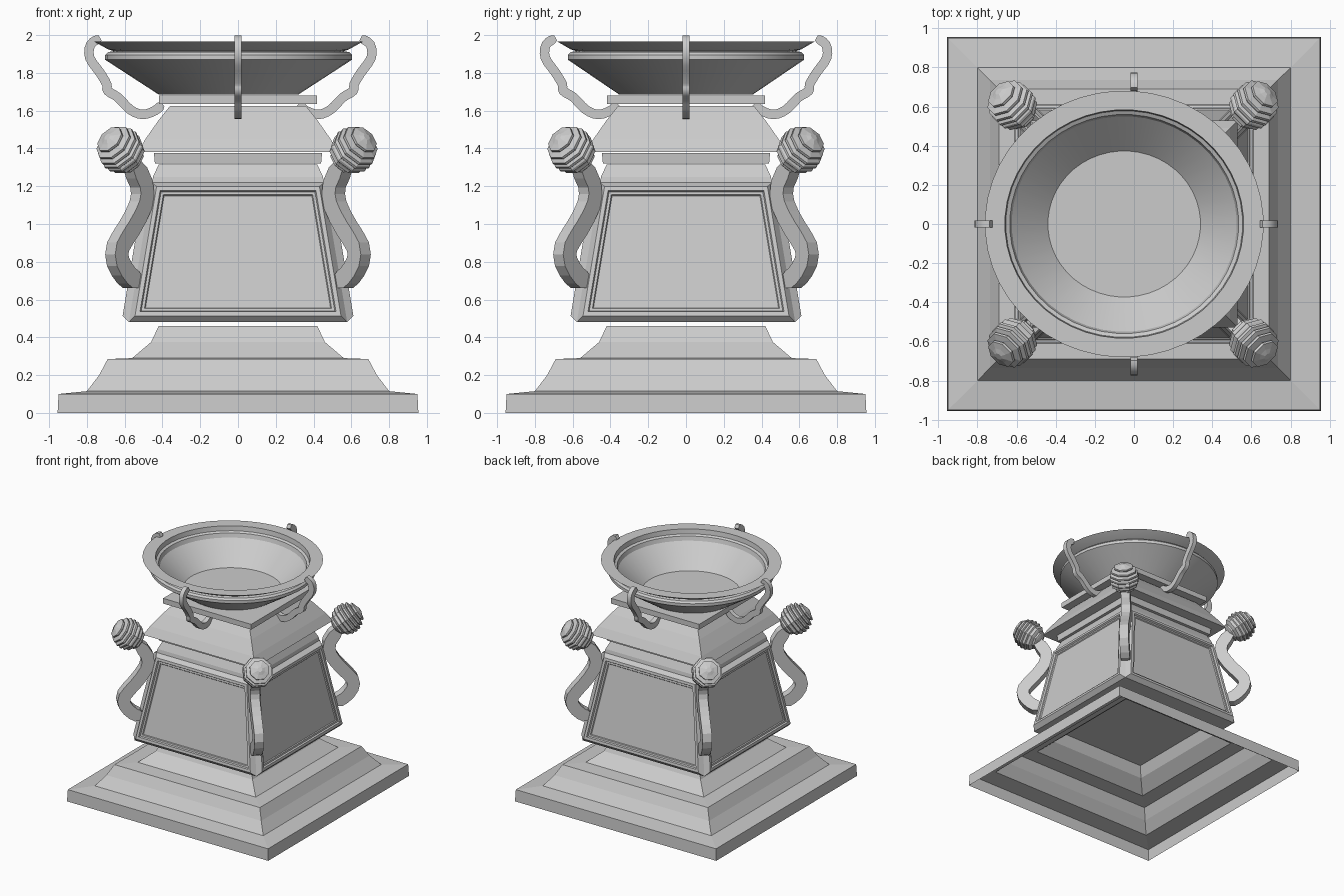
import bpy, bmesh, math
from mathutils import Vector, Matrix

if "Cube" in bpy.data.objects:
    bpy.data.objects.remove(bpy.data.objects["Cube"])


def finish(name, bm, smooth=None):
    bmesh.ops.recalc_face_normals(bm, faces=bm.faces)
    me = bpy.data.meshes.new(name)
    bm.to_mesh(me)
    bm.free()
    ob = bpy.data.objects.new(name, me)
    bpy.context.collection.objects.link(ob)
    if smooth:
        bpy.ops.object.select_all(action='DESELECT')
        ob.select_set(True)
        bpy.context.view_layer.objects.active = ob
        bpy.ops.object.shade_smooth_by_angle(angle=math.radians(smooth))
    return ob


def lathe(profile, segs, cap_start=True, cap_end=True):
    """Spin (radius, z) points; with 4 sides the radius is the half width."""
    bm = bmesh.new()
    k = math.sqrt(2) if segs == 4 else 1
    off = math.pi / segs
    rings = [[bm.verts.new((r * k * math.cos(off + 2 * math.pi * i / segs),
                            r * k * math.sin(off + 2 * math.pi * i / segs), z))
              for i in range(segs)] for r, z in profile]
    for a, b in zip(rings, rings[1:]):
        for i in range(segs):
            j = (i + 1) % segs
            bm.faces.new((a[i], a[j], b[j], b[i]))
    if cap_start:
        bm.faces.new(rings[0])
    if cap_end:
        bm.faces.new(rings[-1])
    bmesh.ops.recalc_face_normals(bm, faces=bm.faces)
    return bm


def smooth_path(pts, n):
    """Catmull-Rom through the points."""
    p = [Vector(q) for q in pts]
    p = [2 * p[0] - p[1]] + p + [2 * p[-1] - p[-2]]
    out = []
    for a, b, c, d in zip(p, p[1:], p[2:], p[3:]):
        for i in range(n):
            t = i / n
            out.append(0.5 * (2 * b + (c - a) * t + (2 * a - 5 * b + 4 * c - d) * t * t
                              + (3 * b - a - 3 * c + d) * t ** 3))
    return out + [p[-2]]


def scroll(path, thick, width, end_scale):
    """Rectangular bar following (r, z) points in the xz plane."""
    bm = bmesh.new()
    rings = []
    last = len(path) - 1
    for i, p in enumerate(path):
        t = (path[min(i + 1, last)] - path[max(i - 1, 0)]).normalized()
        n = Vector((-t.y, t.x))
        h = thick / 2 * (end_scale if i in (0, last) else 1)
        rings.append([bm.verts.new((p.x + n.x * h * s, w * width / 2, p.y + n.y * h * s))
                      for s, w in ((1, 1), (1, -1), (-1, -1), (-1, 1))])
    for a, b in zip(rings, rings[1:]):
        for i in range(4):
            j = (i + 1) % 4
            bm.faces.new((a[i], a[j], b[j], b[i]))
    bm.faces.new(rings[0])
    bm.faces.new(rings[-1])
    return bm


# Stepped square base, hollow underneath
finish("base_plinth", lathe([(.955, 0), (.95, .10), (.80, .115), (.735, .20), (.69, .285),
                             (.56, .29), (.46, .375), (.42, .46)], 4, cap_start=False))

# Tapered body with a raised frame and sunken panel on each side
bm = lathe([(.578, .48), (.455, 1.22), (.45, 1.25), (.42, 1.315)], 4)
sides = [f for f in bm.faces if abs(f.calc_center_median().z - .85) < .1]
for thickness, depth in ((.028, .038), (.022, 0), (.006, -.014), (.014, 0), (.005, -.008)):
    bmesh.ops.inset_individual(bm, faces=sides, thickness=thickness, depth=depth,
                               use_even_offset=True)
finish("panelled_body", bm)

# Neck band, flared shoulder and top slab
finish("neck_band", lathe([(.44, 1.32), (.445, 1.375)], 4))
finish("shoulder", lathe([(.53, 1.38), (.49, 1.45), (.42, 1.55), (.36, 1.625)], 4))
finish("top_slab", lathe([(.418, 1.635), (.418, 1.68)], 4))

# Slightly oval bowl
bm = lathe([(.37, 1.685), (.64, 1.86), (.655, 1.87), (.655, 1.895), (.64, 1.91), (.61, 1.915),
            (.64, 1.925), (.712, 1.965), (.61, 1.965), (.605, 1.925), (.585, 1.915),
            (.575, 1.88), (.39, 1.705)], 48)
bowl = finish("bowl", bm, 25)
bowl.scale.y = .957
bowl.location.x = -.05

# Four slim handles around the bowl
path = smooth_path([(.69, 1.985), (.74, 1.95), (.745, 1.88), (.69, 1.80), (.655, 1.74),
                    (.65, 1.705), (.595, 1.67), (.53, 1.605), (.465, 1.58), (.40, 1.60),
                    (.36, 1.635)], 3)
for i in range(4):
    ob = finish(f"bowl_handle_{i + 1}", scroll(path, .05, .038, .6), 35)
    a = i * math.pi / 2
    ob.rotation_euler.z = a
    ob.location = (-.04 if i % 2 == 0 else 0, 0, 0)

# Corner scrolls and ridged knobs on the diagonals
d = math.sqrt(2)
path = smooth_path([(.57 * d, 1.33), (.51 * d, 1.21), (.515 * d, 1.10), (.575 * d, .98),
                    (.635 * d, .88), (.635 * d, .80), (.59 * d, .725), (.54 * d, .69)], 2)
ridges = [(.035, -.122)]
for i in range(7):
    z = -.095 + i * .0317
    r = math.sqrt(.122 ** 2 - z * z)
    ridges += [(r - .008, z - .012), (r + .003, z - .004), (r + .003, z + .010)]
ridges += [(.045, .115), (.02, .125)]
for i in range(4):
    a = math.pi / 4 + i * math.pi / 2
    ob = finish(f"corner_scroll_{i + 1}", scroll(path, .10, .075, .6))
    ob.rotation_euler.z = a
    knob = finish(f"corner_knob_{i + 1}", lathe(ridges, 8))
    c, s = math.cos(a), math.sin(a)
    knob.rotation_euler = Vector((c, s, .7)).to_track_quat('Z', 'Y').to_euler()
    knob.location = (.615 * c * d - .005, .605 * s * d, 1.39)
